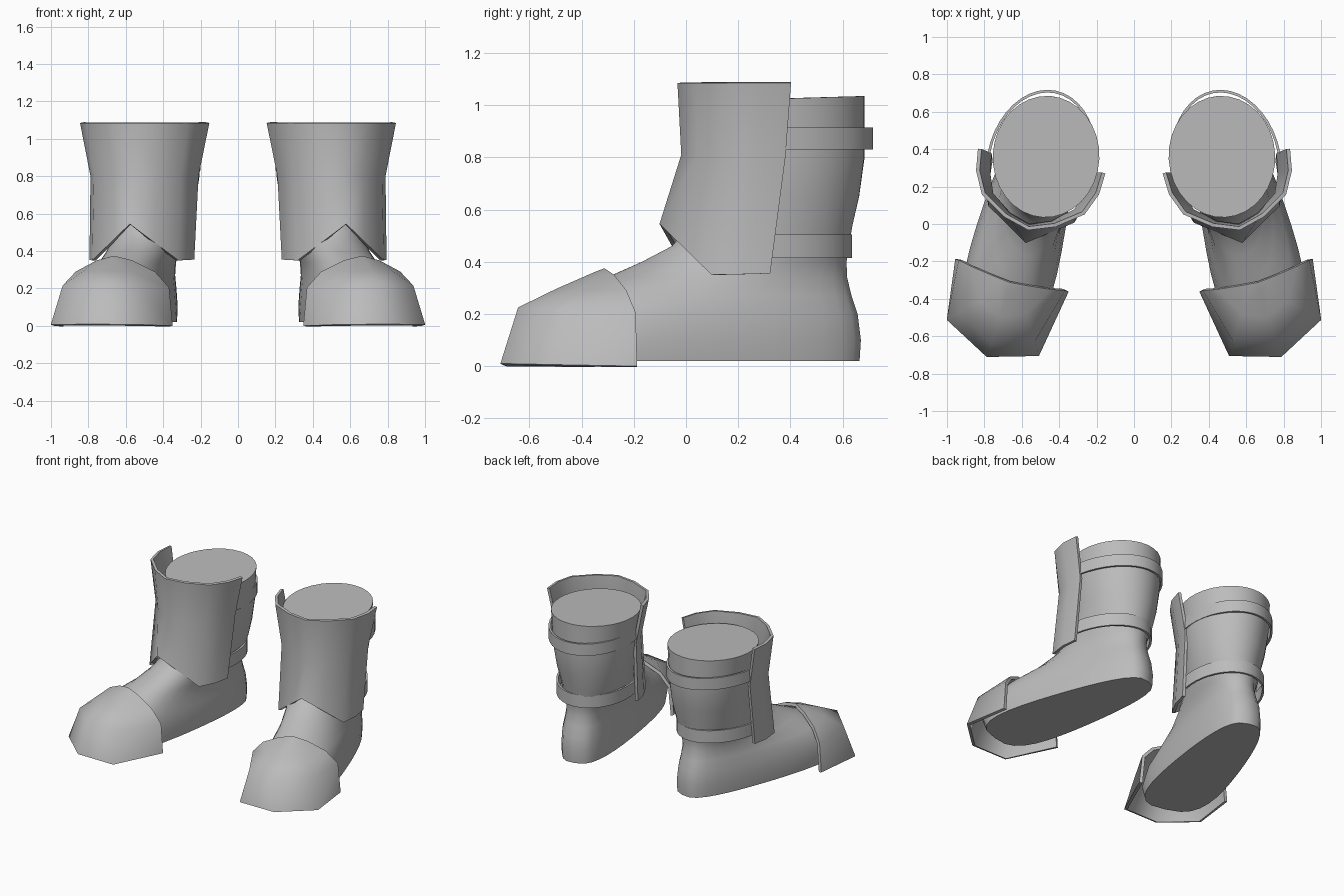
import bpy, bmesh
from math import sin, cos, pi, radians
from mathutils import Matrix, Vector

if "Cube" in bpy.data.objects:
    bpy.data.objects.remove(bpy.data.objects["Cube"])

grey = bpy.data.materials.new("plain_grey")
grey.use_nodes = True
GREY = (0.5, 0.5, 0.5, 1)
grey.diffuse_color = GREY
grey.node_tree.nodes["Principled BSDF"].inputs["Base Color"].default_value = GREY

# Placement of the foot and of the guard on the +x boot
FOOT = Matrix.Translation((0.47, 0.36, 0)) @ Matrix.Rotation(radians(16), 4, 'Z')
GUARD = Matrix.Translation((0.491, 0.35, 0)) @ Matrix.Rotation(radians(11), 4, 'Z')


def loft(name, rows, frame, closed=False, thickness=0, angle=35):
    """Skin rows of points (bottom to top, counter-clockwise), then mirror to the other boot."""
    bm = bmesh.new()
    grid = [[bm.verts.new(frame @ Vector(p)) for p in row] for row in rows]
    n = len(rows[0])
    for low, high in zip(grid, grid[1:]):
        for i in range(n if closed else n - 1):
            j = (i + 1) % n
            bm.faces.new((low[i], low[j], high[j], high[i]))
    if closed:
        bm.faces.new(grid[0][::-1])
        bm.faces.new(grid[-1])
    bmesh.ops.remove_doubles(bm, verts=bm.verts, dist=0.0005)
    mesh = bpy.data.meshes.new(name)
    bm.to_mesh(mesh)
    bm.free()
    mesh.materials.append(grey)
    obj = bpy.data.objects.new(name, mesh)
    bpy.context.collection.objects.link(obj)
    if thickness:
        solid = obj.modifiers.new("shell", 'SOLIDIFY')
        solid.thickness = thickness
        solid.offset = -1
    obj.modifiers.new("pair", 'MIRROR')
    bpy.ops.object.select_all(action='DESELECT')
    obj.select_set(True)
    bpy.context.view_layer.objects.active = obj
    bpy.ops.object.convert(target='MESH')
    bpy.ops.object.shade_smooth_by_angle(angle=radians(angle))
    return obj


def both_sides(half):
    """Complete a row given from its -x end to its middle point."""
    return half + [(-x, y, z) for x, y, z in half[-2::-1]]


# Boot body: egg-shaped slices
# (height, back, front, heel width, toe width, squareness, outward heel shift, turn)
slices = [
    (0.02, 0.298, -0.95, 0.185, 0.31, 0.65, 0.045, 0),
    (0.10, 0.303, -0.98, 0.19, 0.32, 0.65, 0.045, 0),
    (0.20, 0.29, -0.93, 0.185, 0.295, 0.65, 0.045, 0),
    (0.27, 0.268, -0.84, 0.18, 0.25, 0.7, 0.04, 0),
    (0.34, 0.255, -0.68, 0.185, 0.19, 0.85, 0.03, -2),
    (0.40, 0.255, -0.54, 0.205, 0.175, 0.95, 0.02, -4),
    (0.46, 0.265, -0.42, 0.225, 0.18, 0.95, 0.01, -6),
    (0.54, 0.28, -0.35, 0.235, 0.20, 1, 0, -8),
    (0.65, 0.305, -0.315, 0.25, 0.23, 1, 0, -10),
    (0.80, 0.325, -0.315, 0.268, 0.26, 1, 0, -12),
    (0.92, 0.325, -0.32, 0.275, 0.27, 1, 0, -13),
    (1.025, 0.325, -0.325, 0.285, 0.285, 1, 0, -13),
]
rows = []
for z, back, front, heel, toe, power, shift, turn in slices:
    row = []
    spin = Matrix.Rotation(radians(turn), 3, 'Z')
    for i in range(32):
        t = 2 * pi * i / 32
        u = (1 - cos(t)) / 2
        side = -1 if sin(t) > 0 else 1
        waist = 1 - 0.3 * (1 - power) * sin(pi * u)
        x = side * abs(sin(t)) ** power * (heel + (toe - heel) * u) * waist + shift * (1 - u)
        y = back + (front - back) * u
        row.append(spin @ Vector((x, y, z + (0.03 * y if z > 1 else 0))))
    rows.append(row)
loft("boot_body", rows, FOOT, closed=True, angle=50)

# Toe cap: rounded shell, blunter on the inner side, open underneath and behind
loft("toe_cap", [
    [(-0.315, -0.66, 0), (-0.257, -1.035, 0.006), (0.01, -1.117, 0.01),
     (0.27, -0.985, 0.006), (0.316, -0.66, 0)],
    [(-0.295, -0.66, 0.205), (-0.215, -0.965, 0.215), (0.005, -1.045, 0.225),
     (0.22, -0.93, 0.215), (0.297, -0.66, 0.205)],
    both_sides([(-0.22, -0.675, 0.29), (-0.13, -0.84, 0.293), (0, -0.89, 0.297)]),
    both_sides([(-0.1, -0.69, 0.35), (-0.06, -0.72, 0.355), (0, -0.74, 0.36)]),
    [(0, -0.7, 0.375)] * 5,
], FOOT, thickness=0.022, angle=75)

# Shin guard: flared plate with a pointed notch over the instep
loft("shin_guard", [
    both_sides([(-0.278, -0.082, 0.355), (-0.272, -0.19, 0.352), (-0.235, -0.303, 0.35),
                (-0.118, -0.381, 0.447), (0, -0.46, 0.545)]),
    both_sides([(-0.29, -0.025, 0.8), (-0.278, -0.13, 0.8), (-0.237, -0.245, 0.8),
                (-0.12, -0.335, 0.8), (0, -0.375, 0.81)]),
    both_sides([(-0.347, -0.014, 1.085), (-0.335, -0.13, 1.085), (-0.28, -0.25, 1.085),
                (-0.14, -0.345, 1.085), (0, -0.39, 1.085)]),
], GUARD, thickness=0.02, angle=65)

# Straps: thin bands round the calf, starting at the rear edges of the guard
for name, low, high, width, back, start in (("upper_strap", 0.83, 0.915, 0.292, 0.37, -0.025),
                                            ("lower_strap", 0.415, 0.505, 0.262, 0.288, -0.074)):
    arc = [(width * cos(pi * i / 20), (back - start) * sin(pi * i / 20) + start) for i in range(21)]
    loft(name, [[(x, y, z) for x, y in arc] for z in (low, high)], GUARD, thickness=0.014)
